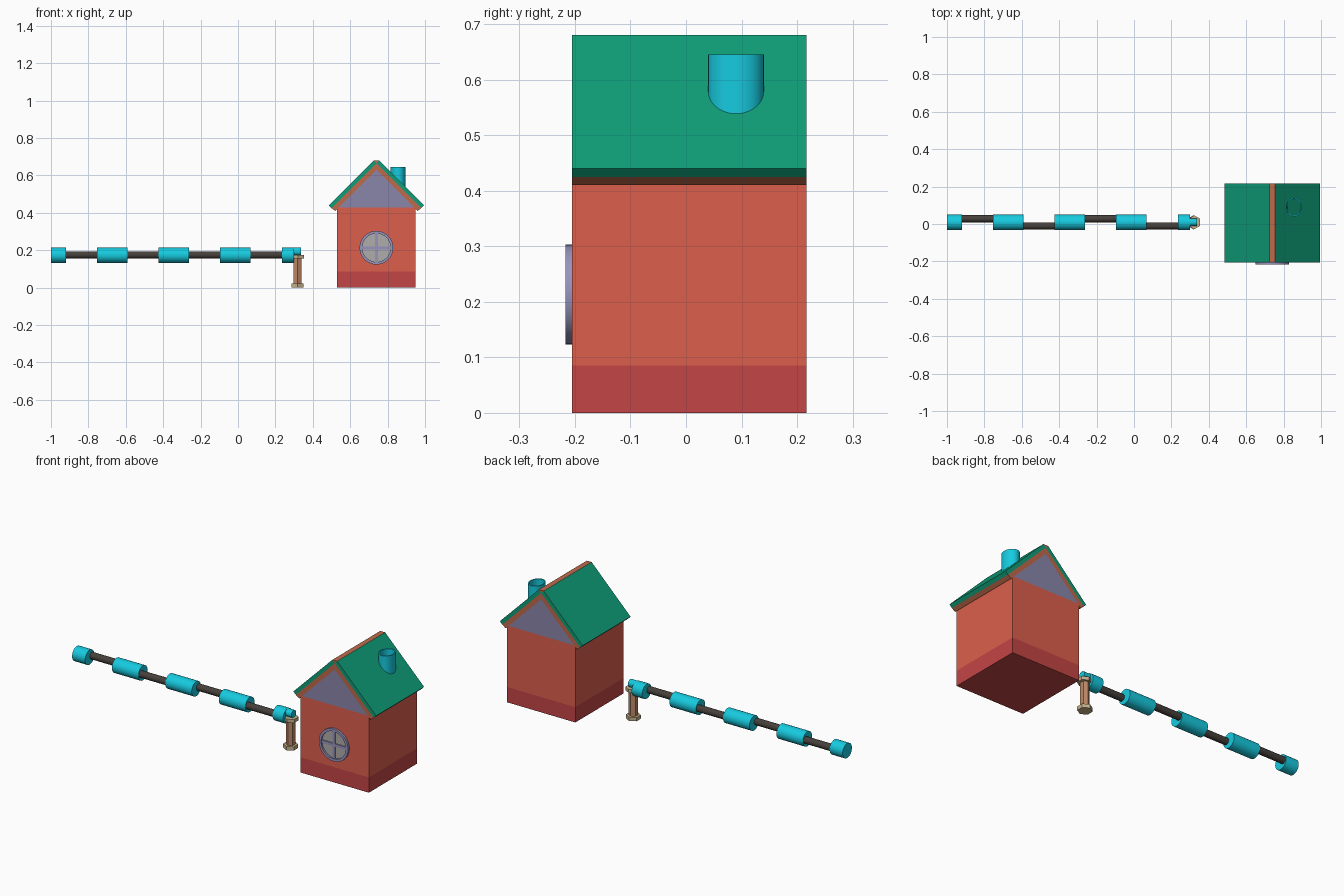
import bpy, bmesh, math
from mathutils import Matrix, Vector

if "Cube" in bpy.data.objects:
    bpy.data.objects.remove(bpy.data.objects["Cube"])


def mat(name, hexcol):
    # display colour converted to linear
    c = [int(hexcol[i:i + 2], 16) / 255 for i in (0, 2, 4)]
    c = [v / 12.92 if v < 0.04 else ((v + 0.055) / 1.055) ** 2.4 for v in c]
    m = bpy.data.materials.new(name)
    m.diffuse_color = (*c, 1)
    m.use_nodes = True
    m.node_tree.nodes["Principled BSDF"].inputs["Base Color"].default_value = m.diffuse_color
    return m


RED, DARK_RED = mat("wall_red", "DC5F4B"), mat("base_red", "C44545")
GREEN, TRIM = mat("green", "0F9E78"), mat("trim", "BF6A4C")
LILAC, FRAME, GLASS = mat("lilac", "8A86AA"), mat("frame", "9894BE"), mat("glass", "B0ACAC")
CYAN, DARK = mat("cyan", "16CBE0"), mat("dark_rod", "46403B")
POST, CAP = mat("post_brown", "BE8A6A"), mat("cap_tan", "C8B28C")


def make(name, bm, material, smooth=False):
    bmesh.ops.recalc_face_normals(bm, faces=bm.faces)
    me = bpy.data.meshes.new(name)
    bm.to_mesh(me)
    bm.free()
    ob = bpy.data.objects.new(name, me)
    bpy.context.collection.objects.link(ob)
    me.materials.append(material)
    if smooth:
        bpy.ops.object.select_all(action='DESELECT')
        ob.select_set(True)
        bpy.context.view_layer.objects.active = ob
        bpy.ops.object.shade_smooth_by_angle(angle=math.radians(35))
    return ob


def prism(name, pts, y0, y1, material):
    # x-z outline extruded along y
    bm = bmesh.new()
    f = bm.faces.new([bm.verts.new((x, y0, z)) for x, z in pts])
    r = bmesh.ops.extrude_face_region(bm, geom=[f])
    bmesh.ops.translate(bm, vec=(0, y1 - y0, 0),
                        verts=[v for v in r["geom"] if isinstance(v, bmesh.types.BMVert)])
    return make(name, bm, material)


def rect(x0, x1, z0, z1):
    return [(x0, z0), (x1, z0), (x1, z1), (x0, z1)]


def rod(name, a, b, r, material, n=32):
    # closed cylinder between two points
    a, b = Vector(a), Vector(b)
    d = b - a
    rot = Vector((0, 0, 1)).rotation_difference(d).to_matrix().to_4x4()
    bm = bmesh.new()
    bmesh.ops.create_cone(bm, cap_ends=True, segments=n, radius1=r, radius2=r, depth=d.length,
                          matrix=Matrix.Translation((a + b) / 2) @ rot)
    return make(name, bm, material, n > 8)


def tube(name, r_out, r_in, z0, z1, matrix, material, n=40):
    # open ring with wall thickness, along local z
    bm = bmesh.new()
    prof = [(r_out, z0), (r_out, z1), (r_in, z1), (r_in, z0)]
    rings = [[bm.verts.new((r * math.cos(2 * math.pi * i / n), r * math.sin(2 * math.pi * i / n), z))
              for i in range(n)] for r, z in prof]
    for k in range(4):
        p, q = rings[k], rings[(k + 1) % 4]
        for i in range(n):
            j = (i + 1) % n
            bm.faces.new((p[i], p[j], q[j], q[i]))
    bmesh.ops.transform(bm, matrix=matrix, verts=bm.verts)
    return make(name, bm, material, True)


# House body
CX, Y0, Y1 = 0.74, -0.205, 0.217
prism("house_base", rect(0.53, 0.95, 0, 0.085), Y0, Y1, DARK_RED)
prism("house_walls", rect(0.53, 0.95, 0.085, 0.428), Y0, Y1, RED)
prism("gable", [(0.538, 0.428), (0.942, 0.428), (CX, 0.63)], Y0, Y1, LILAC)

# Roof: green slabs over a trim layer that shows along the ridge
for s, side in ((-1, "left"), (1, "right")):
    prism("roof_" + side, [(CX + s * x, z) for x, z in
          ((0.255, 0.44), (0.015, 0.68), (0, 0.665), (0.24, 0.425))], Y0, Y1, GREEN)
prism("roof_trim", [(CX - 0.24, 0.425), (CX, 0.665), (CX - 0.015, 0.68), (CX + 0.015, 0.68),
                    (CX + 0.0005, 0.665), (CX + 0.24, 0.425), (CX + 0.22, 0.41),
                    (CX, 0.63), (CX - 0.22, 0.41)], Y0, Y1, TRIM)

# Oval open chimney
tube("chimney", 0.05, 0.043, 0.53, 0.645,
     Matrix.Translation((0.856, 0.09, 0)) @ Matrix.Diagonal((0.81, 1, 1, 1)), CYAN)

# Round window with cross bars
WZ = 0.213
tube("window_frame", 0.09, 0.076, 0, 0.012,
     Matrix.Translation((CX, Y0, WZ)) @ Matrix.Rotation(math.pi / 2, 4, 'X'), FRAME)
rod("window_glass", (CX, Y0 + 0.01, WZ), (CX, Y0 - 0.003, WZ), 0.078, GLASS, 40)
prism("window_bar_upright", rect(CX - 0.008, CX + 0.008, WZ - 0.078, WZ + 0.078), Y0 - 0.008, Y0, FRAME)
prism("window_bar_level", rect(CX - 0.078, CX + 0.078, WZ - 0.008, WZ + 0.008), Y0 - 0.0085, Y0, FRAME)

# Chain of couplings joined by rods on alternating sides
PY, PZ = 0.009, 0.173
ends = [(-1, -0.92), (-0.755, -0.592), (-0.426, -0.263), (-0.096, 0.067), (0.235, 0.3)]
for i, (a, b) in enumerate(ends):
    rod(f"coupling_{i + 1}", (a, PY, PZ), (b, PY, PZ), 0.041, CYAN)
for i in range(4):
    y = PY + (0.019 if i % 2 == 0 else -0.019)
    rod(f"link_rod_{i + 1}", (ends[i][1] - 0.02, y, 0.175), (ends[i + 1][0] + 0.02, y, 0.175), 0.019, DARK, 24)
rod("end_stub", (0.29, PY, 0.193), (0.337, PY, 0.193), 0.021, CYAN)

# Six-sided support post
for name, x, z0, z1, r, m in (("post_shaft", 0.318, 0.015, 0.16, 0.0235, POST),
                              ("post_foot", 0.318, 0, 0.021, 0.038, CAP),
                              ("post_head", 0.322, 0.155, 0.174, 0.037, CAP)):
    rod(name, (x, PY, z0), (x, PY, z1), r, m, 6)
